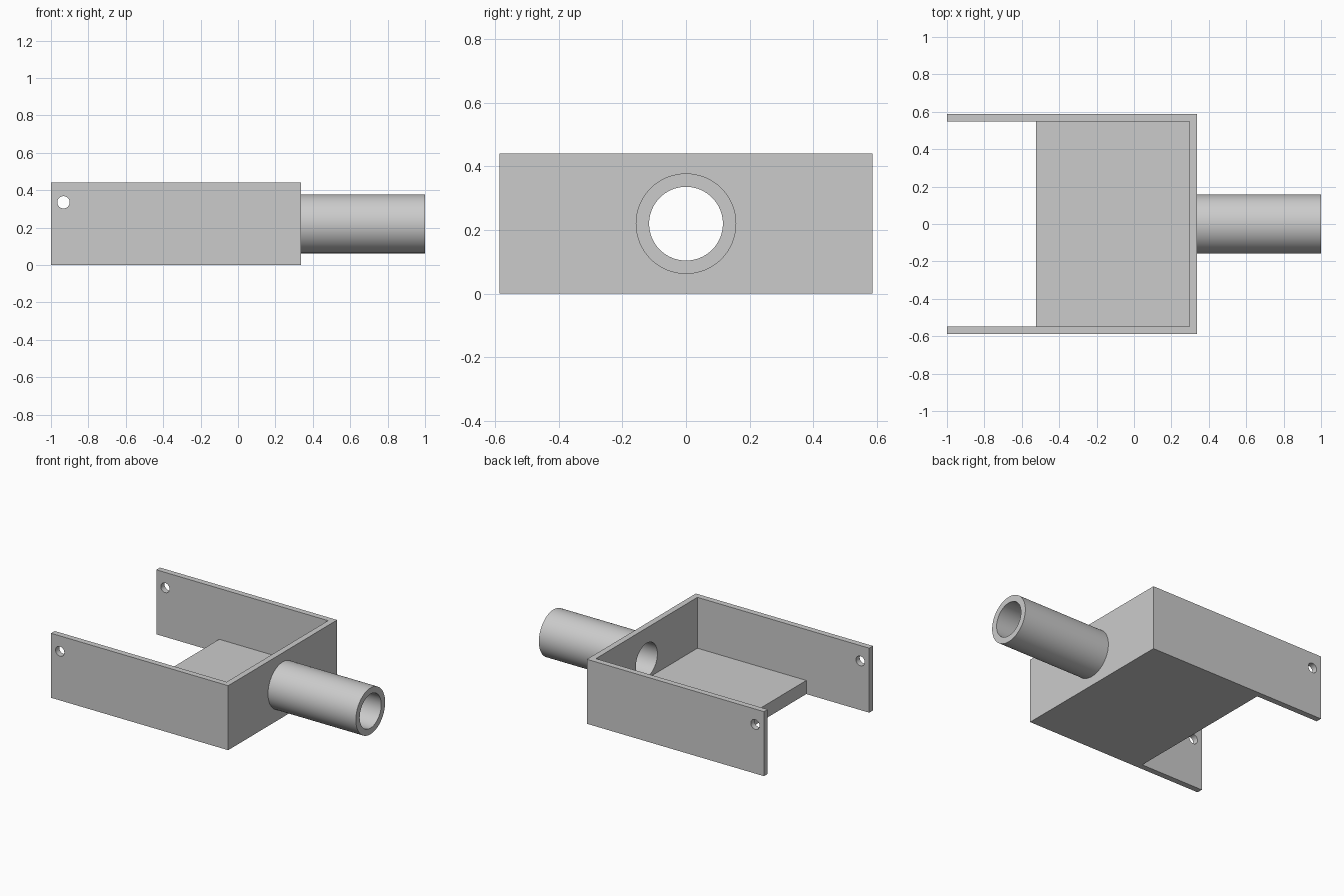
import bpy
import bmesh
from math import radians, pi, cos, sin

cube = bpy.data.objects.get("Cube")
if cube:
    bpy.data.objects.remove(cube, do_unlink=True)

# Main dimensions
BACK, WALL_X, TIP = -1.0, 0.337, 1.0
HALF_W, HEIGHT, THICK = 0.587, 0.44, 0.04
FLOOR_END, FLOOR_TOP = -0.525, 0.093
PIPE_Z, PIPE_R, BORE_R = 0.22, 0.158, 0.116
INNER_Y = HALF_W - THICK

grey = bpy.data.materials.new("plain grey")
grey.use_nodes = True
grey.diffuse_color = (0.6, 0.6, 0.6, 1)
shader = next(n for n in grey.node_tree.nodes if n.type == 'BSDF_PRINCIPLED')
shader.inputs["Base Color"].default_value = grey.diffuse_color


def finish(bm, name):
    bmesh.ops.recalc_face_normals(bm, faces=bm.faces)
    mesh = bpy.data.meshes.new(name)
    bm.to_mesh(mesh)
    bm.free()
    mesh.materials.append(grey)
    obj = bpy.data.objects.new(name, mesh)
    bpy.context.collection.objects.link(obj)
    return obj


def box(name, low, high):
    bm = bmesh.new()
    bmesh.ops.create_cube(bm, size=1)
    for v in bm.verts:
        v.co = [lo if c < 0 else hi for c, lo, hi in zip(v.co, low, high)]
    return finish(bm, name)


def rod(name, radius, length, centre, rotation, sides):
    bm = bmesh.new()
    bmesh.ops.create_cone(bm, cap_ends=True, segments=sides, radius1=radius,
                          radius2=radius, depth=length)
    obj = finish(bm, name)
    obj.location, obj.rotation_euler = centre, rotation
    return obj


def smooth(obj):
    bpy.ops.object.select_all(action='DESELECT')
    obj.select_set(True)
    bpy.context.view_layer.objects.active = obj
    bpy.ops.object.shade_smooth_by_angle(angle=radians(30))


def cut(target, cutter):
    mod = target.modifiers.new("cut", 'BOOLEAN')
    mod.operation, mod.solver, mod.object = 'DIFFERENCE', 'EXACT', cutter
    bpy.context.view_layer.objects.active = target
    bpy.ops.object.modifier_apply(modifier=mod.name)
    bpy.data.objects.remove(cutter, do_unlink=True)


# Tray: two long arms, an end wall and a short floor, cut from one block
tray = box("tray", (BACK, -HALF_W, 0), (WALL_X, HALF_W, HEIGHT))
cut(tray, box("cavity", (BACK - 1, -INNER_Y, FLOOR_TOP),
              (WALL_X - THICK, INNER_Y, HEIGHT + 1)))
cut(tray, box("open_end", (BACK - 1, -INNER_Y, -1),
              (FLOOR_END, INNER_Y, HEIGHT + 1)))

# Pin holes through both arms, and the bore through the end wall
cut(tray, rod("pin_hole", 0.033, 2, (-0.933, 0, 0.335), (pi / 2, 0, 0), 32))
cut(tray, rod("bore", BORE_R, 0.3, (WALL_X, 0, PIPE_Z), (0, pi / 2, 0), 64))
smooth(tray)

# Hollow pipe: an open profile swept around its axis
bm = bmesh.new()
profile = [(WALL_X, PIPE_R), (TIP, PIPE_R), (TIP, BORE_R), (WALL_X, BORE_R)]
SIDES = 64
rings = []
for i in range(SIDES):
    a = 2 * pi * i / SIDES
    rings.append([bm.verts.new((x, r * cos(a), PIPE_Z + r * sin(a)))
                  for x, r in profile])
for i, ring in enumerate(rings):
    after = rings[(i + 1) % SIDES]
    for j in range(len(profile) - 1):
        bm.faces.new((ring[j], ring[j + 1], after[j + 1], after[j]))
pipe = finish(bm, "pipe")
# Keep the outer skin facing away from the axis
outer = pipe.data.polygons[0]
if outer.normal.y * outer.center.y < 0:
    pipe.data.flip_normals()
smooth(pipe)
